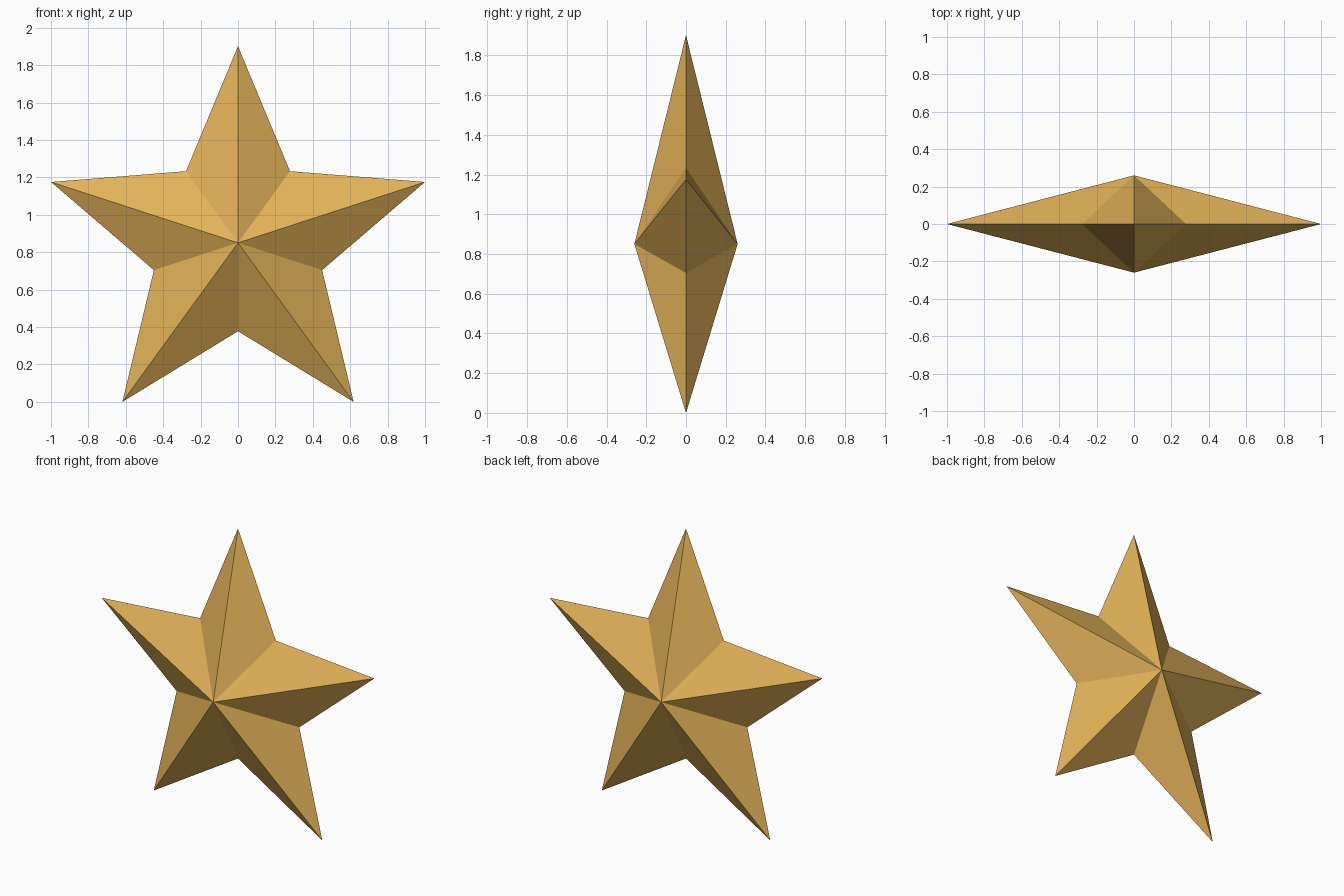
import bpy, bmesh
from math import sin, cos, pi

# Remove the default object
if "Cube" in bpy.data.objects:
    bpy.data.objects.remove(bpy.data.objects["Cube"], do_unlink=True)

POINTS = 5
OUTER = 1 / cos(pi / 10)        # tip radius giving a width of 2
INNER = 0.473                   # notch radius
DEPTH = 0.26                    # half thickness at the centre
CENTRE_Z = OUTER * cos(pi / POINTS)

# Gold material
gold = bpy.data.materials.new("gold")
gold.use_nodes = True
colour = (0.77, 0.45, 0.10, 1)
gold.diffuse_color = colour
gold.node_tree.nodes["Principled BSDF"].inputs["Base Color"].default_value = colour

# Star outline: alternating tips and notches
bm = bmesh.new()
rim = []
for i in range(2 * POINTS):
    angle = i * pi / POINTS
    radius = INNER if i % 2 else OUTER
    rim.append(bm.verts.new((radius * sin(angle), 0, CENTRE_Z + radius * cos(angle))))

# Front and back peaks, each joined to the outline by flat facets
for y in (-DEPTH, DEPTH):
    peak = bm.verts.new((0, y, CENTRE_Z))
    for a, b in zip(rim, rim[1:] + rim[:1]):
        bm.faces.new((a, b, peak))
bmesh.ops.recalc_face_normals(bm, faces=bm.faces)

mesh = bpy.data.meshes.new("star")
bm.to_mesh(mesh)
bm.free()
mesh.materials.append(gold)
bpy.context.collection.objects.link(bpy.data.objects.new("star", mesh))
